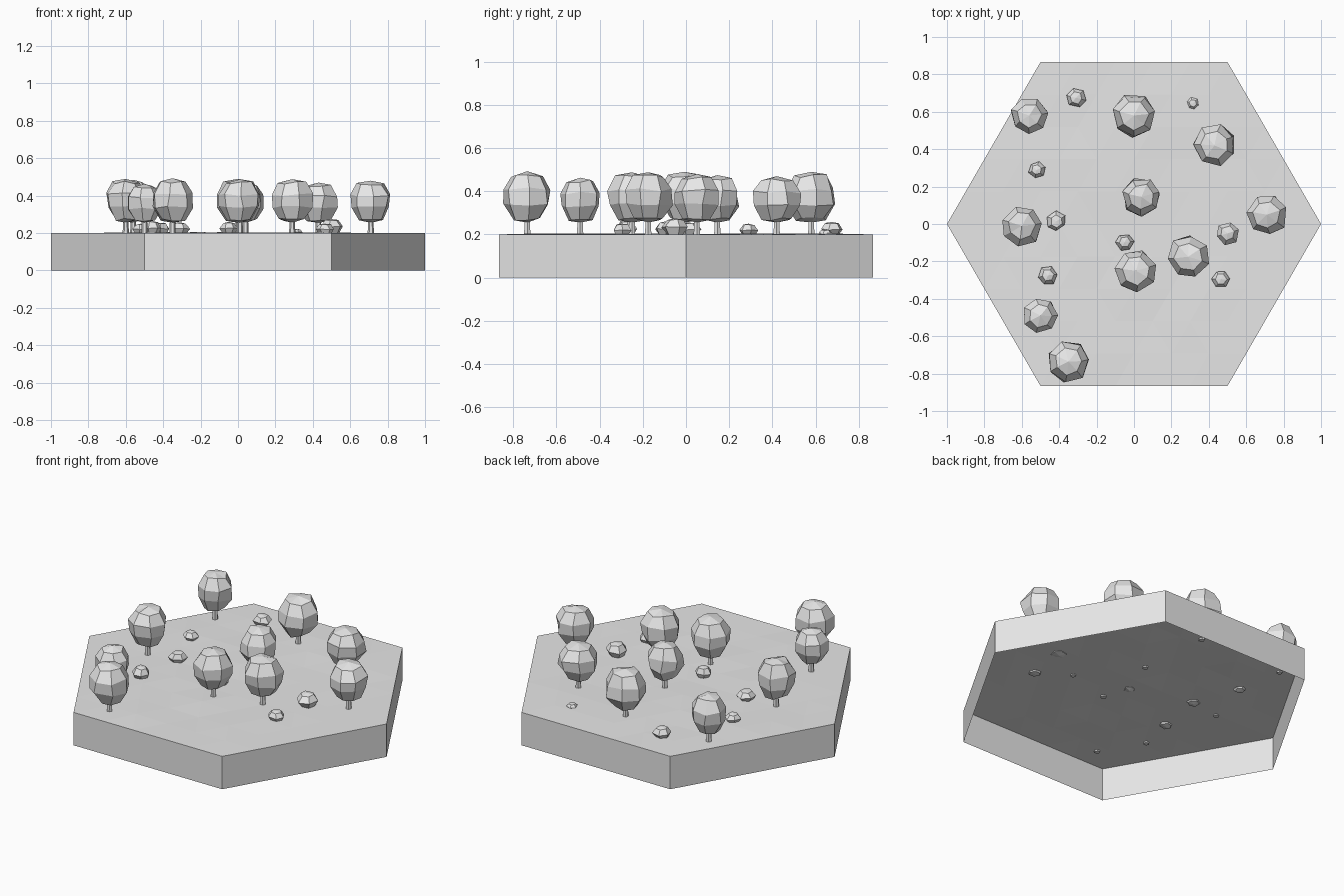
import bpy, bmesh, math, random
from mathutils import Vector

if "Cube" in bpy.data.objects:
    bpy.data.objects.remove(bpy.data.objects["Cube"])

random.seed(4)
grey = bpy.data.materials.new("plain grey")
grey.diffuse_color = (0.8, 0.8, 0.8, 1)
grey.use_nodes = True
grey.node_tree.nodes["Principled BSDF"].inputs["Base Color"].default_value = grey.diffuse_color


def finish(bm, name):
    me = bpy.data.meshes.new(name)
    bm.to_mesh(me)
    bm.free()
    me.materials.append(grey)
    ob = bpy.data.objects.new(name, me)
    bpy.context.collection.objects.link(ob)
    return ob


def lathe(name, x, y, z0, height, radius, rings, sides, jitter=0.0, turn=0.0):
    """Turned solid from (radius, height) fractions, closed by a point at each end."""
    bm = bmesh.new()
    loops = []
    for r, h in rings:
        loop = []
        for i in range(sides):
            a = turn + 2 * math.pi * i / sides + random.uniform(-jitter, jitter)
            rr = radius * r * (1 + random.uniform(-jitter, jitter))
            hh = h + random.uniform(-jitter, jitter) * 0.5
            loop.append(bm.verts.new((x + rr * math.cos(a), y + rr * math.sin(a),
                                      z0 + height * hh)))
        loops.append(loop)
    low = bm.verts.new((x, y, z0))
    top = bm.verts.new((x, y, z0 + height))
    for i in range(sides):
        j = (i + 1) % sides
        bm.faces.new((low, loops[0][j], loops[0][i]))
        for a, b in zip(loops, loops[1:]):
            bm.faces.new((a[i], a[j], b[j], b[i]))
        bm.faces.new((loops[-1][i], loops[-1][j], top))
    return finish(bm, name)


# hexagonal tile: open underneath, with a faintly uneven top
corners = [Vector((math.cos(math.pi * i / 3), math.sin(math.pi * i / 3), 0)) for i in range(6)]
up = Vector((0, 0, 0.2))
N = 5
bm = bmesh.new()
for i in range(6):
    a, b = corners[i], corners[(i + 1) % 6]
    bm.faces.new([bm.verts.new(p) for p in (a, b, b + up, a + up)])


    def point(u, v):
        return bm.verts.new(up + a * (u / N) + b * (v / N))


    for u in range(N):
        for v in range(N - u):
            bm.faces.new((point(u, v), point(u + 1, v), point(u, v + 1)))
            if u + v < N - 1:
                bm.faces.new((point(u + 1, v), point(u + 1, v + 1), point(u, v + 1)))
bmesh.ops.remove_doubles(bm, verts=bm.verts, dist=0.001)
for v in bm.verts:
    if v.co.z > 0.1 and not v.is_boundary and all(abs(f.normal.z) > 0.5 or f.normal.length == 0
                                                  for f in v.link_faces):
        rim = max(abs(v.co.dot(Vector((math.cos(t), math.sin(t), 0))))
                  for t in (math.pi / 6, math.pi / 2, 5 * math.pi / 6))
        if rim < 0.85:
            v.co.z += random.uniform(-0.002, 0.005)
bm.normal_update()
finish(bm, "hex_tile")

# trees: x, y, crown radius, top height
trees = [(-0.56, 0.58, 0.10, 0.485), (0.0, 0.58, 0.12, 0.49), (0.43, 0.42, 0.115, 0.47),
         (0.04, 0.145, 0.107, 0.475), (-0.60, -0.01, 0.11, 0.49), (0.71, 0.05, 0.113, 0.48),
         (0.29, -0.175, 0.118, 0.488), (0.01, -0.25, 0.116, 0.488),
         (-0.50, -0.49, 0.096, 0.463), (-0.35, -0.735, 0.113, 0.493)]
crown = [(0.58, 0.07), (0.95, 0.36), (0.97, 0.65), (0.64, 0.92)]
for n, (x, y, r, top) in enumerate(trees, 1):
    lathe(f"tree_trunk_{n}", x, y, 0.192, 0.10, 0.017, [(1, 0.01), (0.8, 0.99)], 6)
    lathe(f"tree_crown_{n}", x, y, 0.255, top - 0.255, r, crown, 7, 0.07,
          random.uniform(0, 6.28))

# low bushes, sunk slightly through the tile: x, y, radius, top height
bushes = [(-0.31, 0.675, 0.053, 0.258), (0.315, 0.645, 0.032, 0.222), (-0.52, 0.29, 0.044, 0.25),
          (-0.415, 0.015, 0.052, 0.255), (-0.05, -0.097, 0.048, 0.26), (0.50, -0.05, 0.062, 0.275),
          (0.465, -0.295, 0.049, 0.25), (-0.46, -0.275, 0.053, 0.265)]
lump = [(0.62, 0.08), (1.0, 0.5), (0.62, 0.92)]
for n, (x, y, r, top) in enumerate(bushes, 1):
    lathe(f"bush_{n}", x, y, 0.19, top - 0.19, r, lump, 6, 0.09, random.uniform(0, 6.28))
